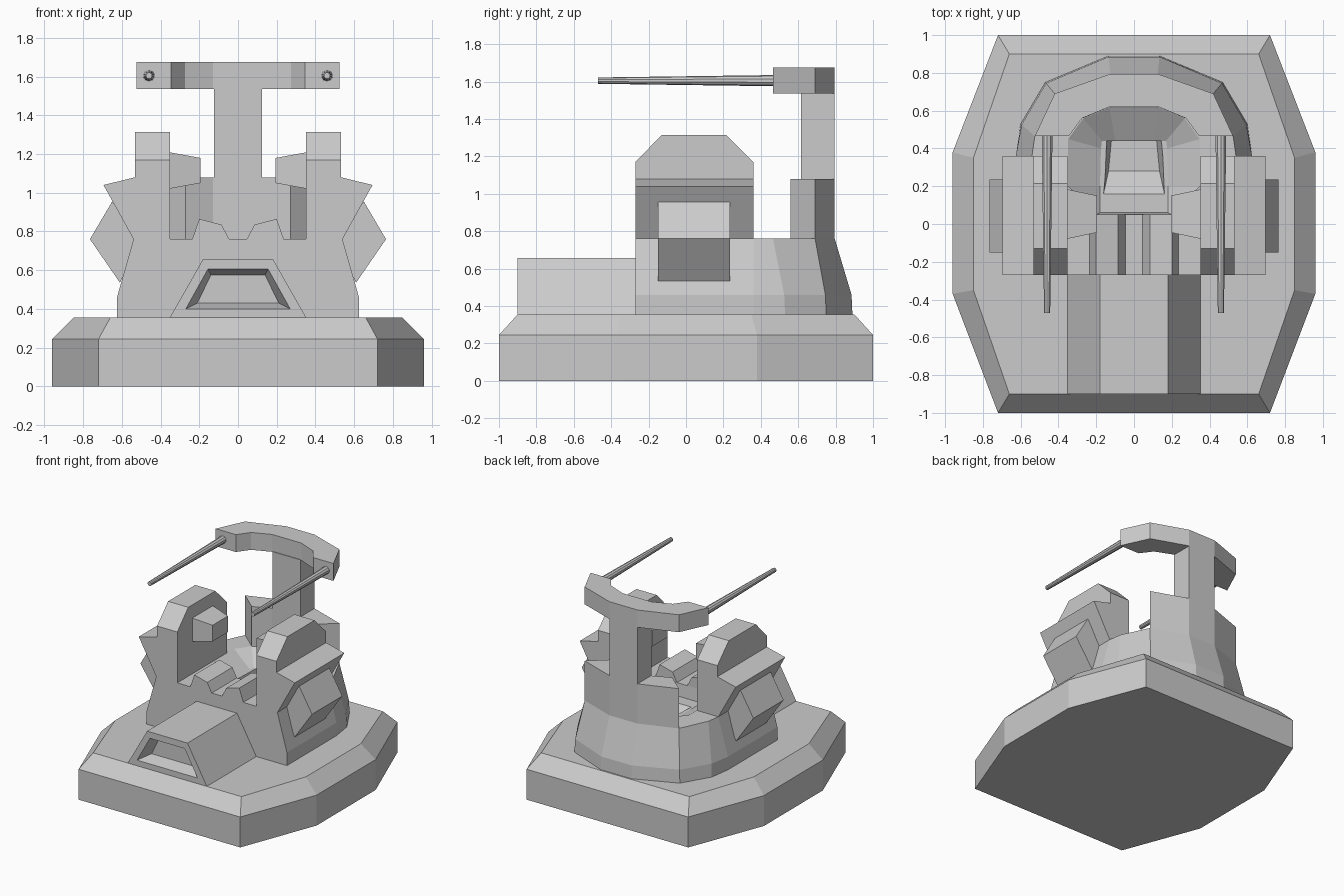
import bpy, bmesh
from mathutils import Vector

if "Cube" in bpy.data.objects:
    bpy.data.objects.remove(bpy.data.objects["Cube"])


def loft(name, rings):
    """Closed solid through rings of equal point count."""
    bm = bmesh.new()
    loops = [[bm.verts.new(Vector(p)) for p in r] for r in rings]
    n = len(loops[0])
    for a, b in zip(loops, loops[1:]):
        for i in range(n):
            j = (i + 1) % n
            bm.faces.new((a[i], a[j], b[j], b[i]))
    bm.faces.new(loops[0])
    bm.faces.new(loops[-1])
    bmesh.ops.recalc_face_normals(bm, faces=bm.faces)
    me = bpy.data.meshes.new(name)
    bm.to_mesh(me)
    bm.free()
    ob = bpy.data.objects.new(name, me)
    bpy.context.collection.objects.link(ob)
    return ob


def sym(pts):
    """Complete a right-hand outline with its mirror image."""
    return pts + [(-x, v) for x, v in reversed(pts)]


def plan(pts, z):
    return [(x, y, z) for x, y in pts]


def front(pts, y):
    return [(x, y, z) for x, z in pts]


def cut(ob, cutter):
    m = ob.modifiers.new("cut", 'BOOLEAN')
    m.operation = 'DIFFERENCE'
    m.solver = 'EXACT'
    m.object = cutter
    cutter.hide_render = True
    cutter.hide_set(True)


def mirror(ob):
    ob.modifiers.new("mirror", 'MIRROR')


# Base plinth with sloped rim
foot = sym([(0.72, -1), (0.96, -0.37), (0.96, 0.38), (0.72, 1)])
rim = sym([(0.66, -0.9), (0.85, -0.35), (0.85, 0.35), (0.66, 0.9)])
loft("base", [plan(foot, 0), plan(foot, 0.245), plan(rim, 0.355)])

# Main body: straight front, rounded tapering back
low = sym([(0.625, -0.27), (0.625, 0.36), (0.60, 0.53), (0.47, 0.75), (0.135, 0.89)])
mid = sym([(0.625, -0.27), (0.625, 0.36), (0.595, 0.525), (0.465, 0.745), (0.135, 0.885)])
top = sym([(0.54, -0.27), (0.54, 0.36), (0.525, 0.465), (0.42, 0.69), (0.125, 0.795)])
body = loft("body", [plan(low, 0.35), plan(mid, 0.46), plan(top, 0.76)])

# Sloped bowl and seat well sunk into the body
bowl_top = sym([(0.2, 0.05), (0.35, 0.2), (0.35, 0.45), (0.27, 0.56), (0.13, 0.62)])
bowl_low = sym([(0.18, 0.06), (0.18, 0.2), (0.175, 0.4), (0.17, 0.44), (0.1, 0.44)])
cut(body, loft("bowl_cutter", [plan(bowl_low, 0.66), plan(bowl_top, 0.761)]))
well_low = sym([(0.135, 0.28), (0.12, 0.44)])
well_top = sym([(0.187, 0.04), (0.17, 0.44)])
cut(body, loft("well_cutter", [plan(well_low, 0.55), plan(well_top, 0.77)]))

# Floor ridges
ridge = [(0.04, 0.75), (0.24, 0.75), (0.2, 0.865), (0.085, 0.835)]
mirror(loft("floor_ridge", [front(ridge, -0.27), front(ridge, 0.05)]))

# Side towers, flared wings and inner lugs
arch = [(-0.27, 0.75), (0.36, 0.75), (0.36, 1.17), (0.215, 1.315), (-0.13, 1.315), (-0.27, 1.17)]
mirror(loft("tower", [[(x, y, z) for y, z in arch] for x in (0.352, 0.532)]))
wing = [(0.5, 0.76), (0.54, 0.76), (0.695, 1.04), (0.532, 1.08), (0.5, 1.08)]
mirror(loft("wing", [front(wing, -0.27), front(wing, 0.36)]))


def lug_ring(x, y0, y1, z0, z1):
    return [(x, y0, z0), (x, y1, z0), (x, y1, z1), (x, y0, z1)]


mirror(loft("lug", [lug_ring(0.36, -0.08, 0.185, 1.02, 1.21),
                    lug_ring(0.195, -0.045, 0.15, 1.05, 1.18)]))

# Tilted side blocks
block = [(0.61, 0.535), (0.765, 0.76), (0.65, 0.955), (0.5, 0.76)]
mirror(loft("side_block", [front(block, -0.15), front(block, 0.235)]))

# Rear wall, post and curved head share one arc
wall = sym([(0.27, 0.56), (0.42, 0.69), (0.125, 0.795)])
wall = [(0.13, 0.62), (0.27, 0.56), (0.42, 0.69), (0.125, 0.795),
        (-0.125, 0.795), (-0.42, 0.69), (-0.27, 0.56), (-0.13, 0.62)]
loft("rear_wall", [plan(wall, 0.75), plan(wall, 1.08)])
post = sym([(0.125, 0.615), (0.125, 0.795)])
loft("post", [plan(post, 1.07), plan(post, 1.54)])
head = [(0.13, 0.62), (0.275, 0.56), (0.345, 0.465), (0.525, 0.465), (0.42, 0.69), (0.125, 0.795)]
head = head + [(-x, y) for x, y in reversed(head)]
loft("head", [plan(head, 1.535), plan(head, 1.675)])

# Tapered rods
for side in (-1, 1):
    bpy.ops.mesh.primitive_cone_add(vertices=10, radius1=0.03, radius2=0.017, depth=0.95,
                                    location=(side * 0.46, 0.005, 1.605),
                                    rotation=(1.5708, 0, 0))
    bpy.context.object.name = "rod"
    bpy.ops.object.shade_smooth_by_angle()

# Front duct with recessed opening
duct = sym([(0.355, 0.35), (0.18, 0.658)])
duct_ob = loft("front_duct", [front(duct, -0.9), front(duct, -0.26)])
mouth = sym([(0.27, 0.4), (0.155, 0.607)])
throat = sym([(0.21, 0.43), (0.14, 0.575)])
cut(duct_ob, loft("mouth_cutter", [front(mouth, -0.901), front(throat, -0.8)]))
